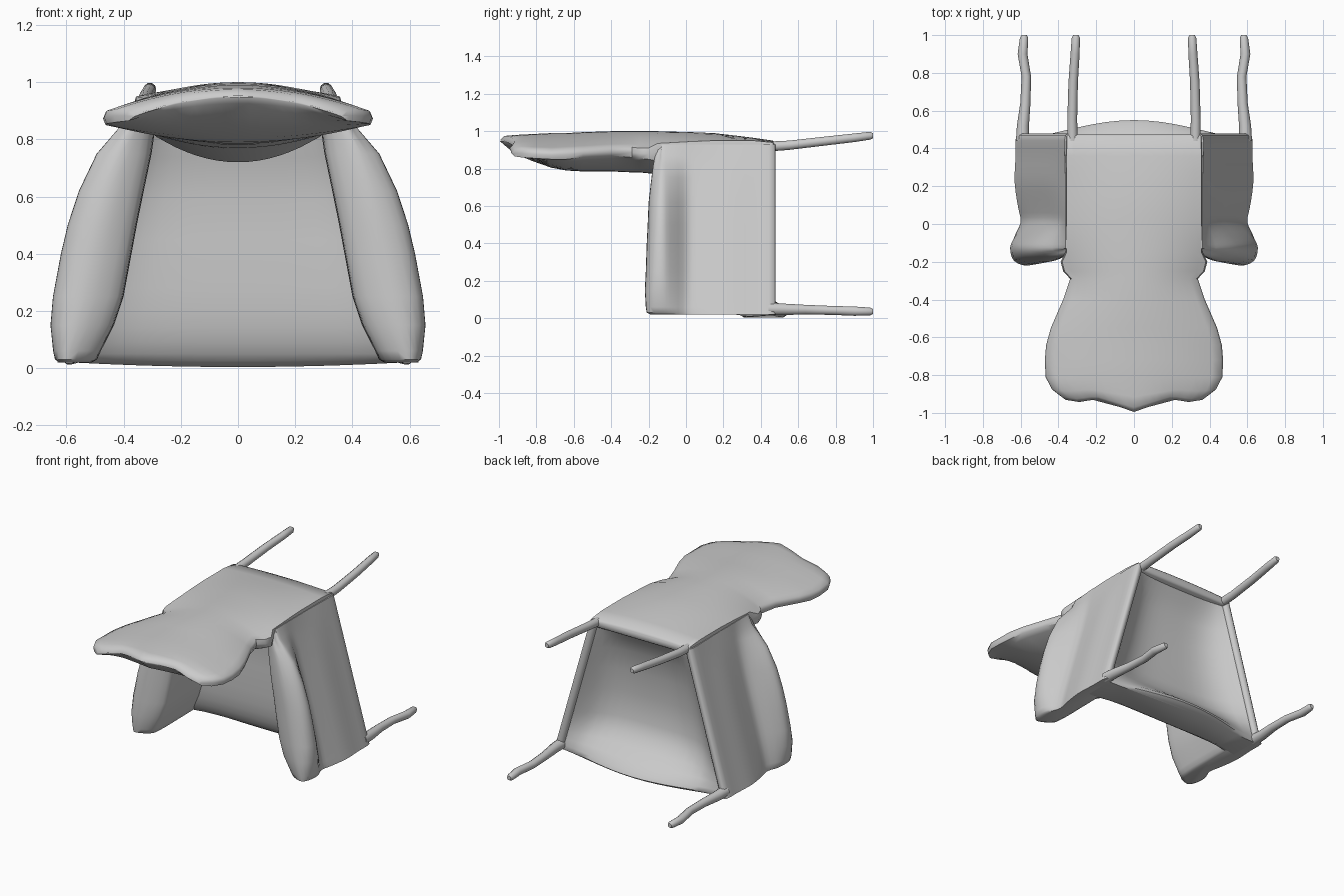
import bpy, bmesh, math
from mathutils import Vector

old = bpy.data.objects.get("Cube")
if old:
    bpy.data.objects.remove(old, do_unlink=True)

grey = bpy.data.materials.new("plain_grey")
grey.use_nodes = True
grey.diffuse_color = (0.6, 0.6, 0.6, 1)
grey.node_tree.nodes["Principled BSDF"].inputs["Base Color"].default_value = (0.6, 0.6, 0.6, 1)


def loft(name, rings, angle=50):
    """Skin closed rings of equal length and cap both ends."""
    bm = bmesh.new()
    loops = [[bm.verts.new(p) for p in ring] for ring in rings]
    n = len(loops[0])
    for a, b in zip(loops, loops[1:]):
        for i in range(n):
            j = (i + 1) % n
            bm.faces.new((a[i], a[j], b[j], b[i]))
    bm.faces.new(loops[0])
    bm.faces.new(loops[-1])
    bmesh.ops.recalc_face_normals(bm, faces=bm.faces)
    mesh = bpy.data.meshes.new(name)
    bm.to_mesh(mesh)
    bm.free()
    mesh.materials.append(grey)
    obj = bpy.data.objects.new(name, mesh)
    bpy.context.collection.objects.link(obj)
    bpy.ops.object.select_all(action="DESELECT")
    obj.select_set(True)
    bpy.context.view_layer.objects.active = obj
    bpy.ops.object.shade_smooth_by_angle(angle=math.radians(angle))


def edge_x(z):
    """Half width of the tapering body at a height."""
    return 0.62 - 0.286 * (z - 0.03)


def smooth_ring(points, steps=3):
    """Closed Catmull-Rom curve through points."""
    out, n = [], len(points)
    for i in range(n):
        a, b, c, d = (Vector(points[(i + k) % n]) for k in (-1, 0, 1, 2))
        for s in range(steps):
            t = s / steps
            out.append(b + (c - a) * t / 2 + (a * 2 - b * 5 + c * 4 - d) * t * t / 2
                       + (b * 3 - a - c * 3 + d) * t ** 3 / 2)
    return out


def peak(t, centre, reach):
    """Tent shape used for the scalloped end of the slab."""
    return max(0, 1 - abs(abs(t) - centre) / reach)


# Backrest slab: y, half width, centre top, edge top, edge bottom, centre bottom, tip
slab_rows = [
    (.475, .35, .935, .93, .90, .90, 0),
    (.465, .362, .95, .94, .89, .89, 0),
    (.36, .364, .965, .95, .89, .88, 0),
    (.28, .364, .975, .95, .87, .73, 0),
    (.15, .364, .99, .95, .86, .72, 0),
    (.03, .364, .995, .945, .85, .765, 0),
    (-.15, .364, 1, .935, .84, .77, 0),
    (-.2, .388, 1, .91, .85, .775, 0),
    (-.25, .375, 1, .91, .855, .78, 0),
    (-.29, .338, 1, .915, .86, .78, 0),
    (-.4, .375, 1, .915, .87, .785, 0),
    (-.55, .44, .995, .905, .86, .785, 0),
    (-.64, .465, .99, .9, .85, .79, 0),
    (-.72, .472, .99, .895, .85, .805, 0),
    (-.81, .468, .985, .90, .855, .84, .01),
    (-.875, .435, .98, .905, .86, .88, .04),
    (-.91, .39, .975, .90, .865, .925, .06),
    (-.925, .37, .952, .885, .88, .947, .07),
]
STEPS = 20
rings = []
for y, w, ct, et, eb, cb, tip in slab_rows:
    upper, lower = [], []
    for i in range(STEPS + 1):
        t = 2 * i / STEPS - 1
        crown = 1 - t * t
        yy = y - tip * (peak(t, 0, .55) + peak(t, .8, .3) / 4)
        upper.append((w * t * .98, yy, et + (ct - et) * crown))
        lower.append((w * t * .98, yy, eb + (cb - eb) * crown))
    mid = (et + eb) / 2
    rings.append(upper + [(w, y, mid)] + lower[::-1] + [(-w, y, mid)])
loft("backrest", rings)

# Seat shell, dished at the back: height, front y, back y, bow of the lip
seat_rows = [
    (.004, .31, .46, .06), (.025, .28, .47, .08), (.05, .262, .465, .07),
    (.09, .245, .435, .045), (.14, .232, .395, .02), (.2, .225, .355, .005), (.28, .22, .33, 0),
    (.45, .22, .325, 0), (.6, .22, .335, 0), (.74, .20, .36, 0),
    (.83, .17, .40, 0), (.9, .16, .445, 0),
]
rings = []
for z, front, back, bow in seat_rows:
    w = edge_x(z) - .05
    ts = [i / 8 - 1 for i in range(17)]
    rise = .016 if z < .01 else 0
    near = [(w * t, front - .05 * t ** 6, z + rise * t * t) for t in ts]
    far = [(w * t, back + (.455 - back) * t ** 4 + bow * (1 - t * t) ** 2, z + rise * t * t)
           for t in ts]
    rings.append(near + far[::-1])
loft("seat", rings)

# Arms: height, outward bulge, front y, wall depth
arm_rows = [
    (.02, .0, -.19, .11), (.03, .02, -.21, .125), (.06, .035, -.215, .13),
    (.15, .07, -.22, .15), (.25, .09, -.215, .155), (.4, .105, -.21, .14),
    (.5, .11, -.205, .13), (.62, .105, -.20, .12), (.75, .08, -.185, .11),
    (.82, .04, -.175, .10), (.87, .01, -.165, .10), (.93, 0, -.155, .10),
]
for side, word in ((1, "left"), (-1, "right")):
    rings = []
    for z, b, f, depth in arm_rows:
        e = edge_x(z)
        inner = e - depth
        waist = .03 * min(1, (.93 - z) / .25)
        section = [
            (e, .47), (e + .004, .36), (e + waist * .3, .22), (e - waist * .3 + b * .05, .09),
            (e - waist * .8 + b * .2, .01), (e + b * .6, -.065), (e + b, -.125),
            (e + b * .85 - .01, f + .025), ((e + b * .5 + inner) / 2 + .03, f),
            (inner + .02, f + .04), (inner, f + .11), (inner, .1), (inner + .01, .32),
            (e - .05, .41), (e - .045, .465),
        ]
        rings.append([(side * p.x, p.y, z) for p in smooth_ring(section)])
    loft(word + "_arm", rings)


def tube(name, points, radii):
    """Round leg following a path that runs along y."""
    rings = []
    for (x, y, z), r in zip(points, radii):
        rings.append([(x + r * math.cos(a * math.pi / 5), y, z + r * math.sin(a * math.pi / 5))
                      for a in range(10)])
    loft(name, rings, 60)


# Legs
for side, word in ((1, "left"), (-1, "right")):
    tube(word + "_rear_leg",
         [(side * x, y, z) for x, y, z in
          ((.325, .44, .918), (.327, .55, .925), (.322, .75, .948), (.312, .9, .965),
           (.308, .985, .976), (.308, 1, .976))],
         (.028, .026, .025, .024, .022, .014))
    tube(word + "_front_leg",
         [(side * x, y, z) for x, y, z in
          ((.59, .44, .05), (.588, .52, .048), (.575, .64, .046), (.57, .78, .042),
           (.59, .9, .038), (.582, .985, .036), (.582, 1, .036))],
         (.035, .032, .027, .025, .026, .022, .014))
